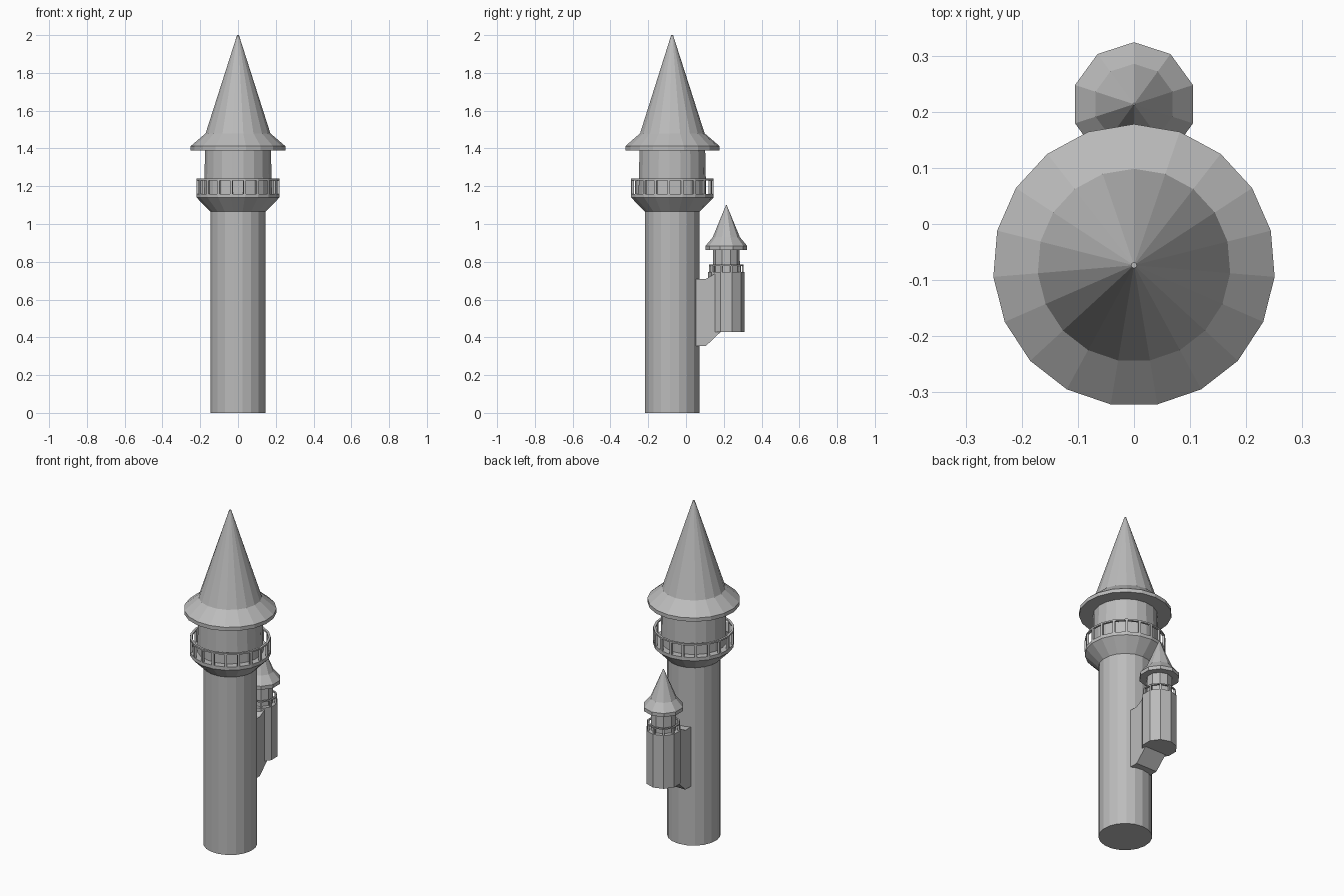
import bpy, bmesh, math
from mathutils import Matrix, Vector

if "Cube" in bpy.data.objects:
    bpy.data.objects.remove(bpy.data.objects["Cube"])

stone = bpy.data.materials.new("grey_stone")
stone.diffuse_color = (0.5, 0.5, 0.5, 1)
stone.use_nodes = True
stone.node_tree.nodes["Principled BSDF"].inputs["Base Color"].default_value = stone.diffuse_color


def finish(name, bm):
    bmesh.ops.recalc_face_normals(bm, faces=bm.faces)
    mesh = bpy.data.meshes.new(name)
    bm.to_mesh(mesh)
    bm.free()
    mesh.materials.append(stone)
    obj = bpy.data.objects.new(name, mesh)
    bpy.context.collection.objects.link(obj)
    return obj


def lathe(name, profile, sides, cy, closed=False):
    """Revolve (radius, z) points; one corner faces +y."""
    bm = bmesh.new()
    rings = []
    for r, z in profile:
        angles = [math.pi / 2 + math.tau * i / sides for i in range(sides)]
        rings.append([bm.verts.new((r * math.cos(a), cy + r * math.sin(a), z)) for a in angles])
    pairs = list(zip(rings, rings[1:]))
    if closed:
        pairs.append((rings[-1], rings[0]))
    else:
        bm.faces.new(rings[0])
        bm.faces.new(rings[-1])
    for a, b in pairs:
        for i in range(sides):
            j = (i + 1) % sides
            bm.faces.new((a[i], a[j], b[j], b[i]))
    return finish(name, bm)


def railing(name, sides, cy, r_in, r_out, z0, z1, top, width):
    """Top rail ring plus one square baluster at each corner."""
    lathe(name + "_rail", [(r_in, z1 - top), (r_out, z1 - top), (r_out, z1), (r_in, z1)],
          sides, cy, closed=True)
    bm = bmesh.new()
    depth, mid = r_out - r_in, (r_in + r_out) / 2
    for i in range(sides):
        a = math.pi / 2 + math.tau * i / sides
        m = (Matrix.Translation((0, cy, (z0 + z1 - top) / 2)) @ Matrix.Rotation(a, 4, 'Z')
             @ Matrix.Translation((mid, 0, 0)) @ Matrix.Diagonal((depth, width, z1 - top - z0, 1)))
        bmesh.ops.create_cube(bm, size=1, matrix=m)
    finish(name + "_balusters", bm)


# Main tower: shaft with flared balcony, upper drum and spire roof
N, CY = 19, -0.0735
lathe("tower_shaft", [(0.146, 0), (0.146, 1.065), (0.22, 1.14), (0.22, 1.16)], N, CY)
lathe("tower_drum", [(0.18, 1.16), (0.175, 1.395)], N, CY)
lathe("tower_roof", [(0.2515, 1.39), (0.2515, 1.412), (0.172, 1.48), (0.005, 2.0)], N, CY)
railing("tower_balcony", N, CY, 0.207, 0.22, 1.16, 1.24, 0.009, 0.014)

# Small side turret on the back
n, cy = 10, 0.2135
lathe("turret_body", [(0.097, 0.427), (0.097, 0.745)], n, cy)
lathe("turret_drum", [(0.072, 0.745), (0.070, 0.87)], n, cy)
lathe("turret_roof", [(0.1105, 0.863), (0.1105, 0.884), (0.072, 0.93), (0.002, 1.10)], n, cy)
railing("turret_balcony", n, cy, 0.082, 0.092, 0.745, 0.785, 0.007, 0.011)

# Bracket joining the turret to the tower: side profile extruded across x
bm = bmesh.new()
outline = [(0.0, 0.355), (0.106, 0.355), (0.183, 0.428), (0.183, 0.744),
           (0.155, 0.738), (0.106, 0.71), (0.0, 0.71)]
face = bm.faces.new([bm.verts.new((-0.07, y, z)) for y, z in outline])
ext = bmesh.ops.extrude_face_region(bm, geom=[face])
bmesh.ops.translate(bm, vec=Vector((0.14, 0, 0)),
                    verts=[g for g in ext["geom"] if isinstance(g, bmesh.types.BMVert)])
finish("turret_bracket", bm)
